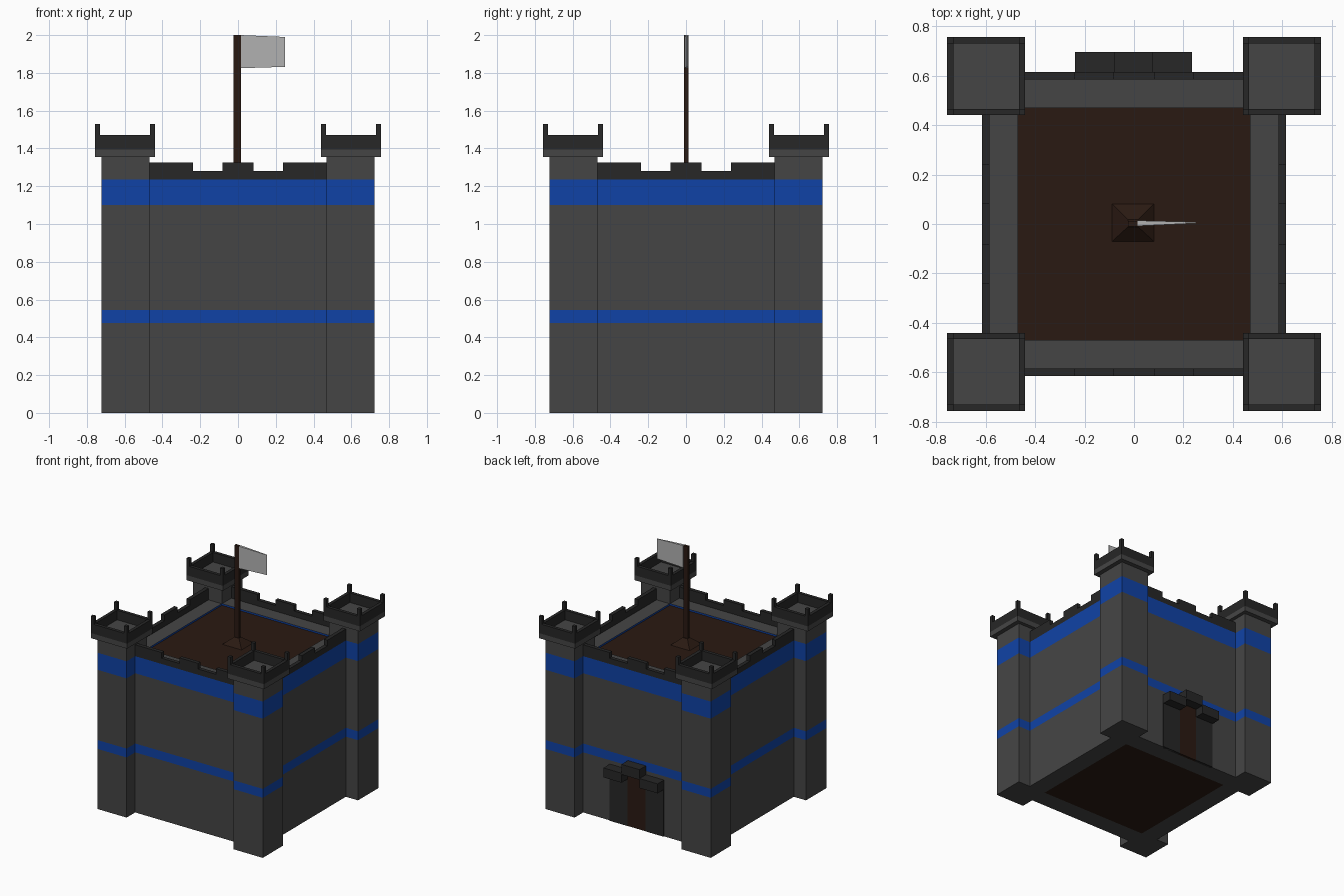
import bpy, bmesh
from mathutils import Matrix
from math import pi

if "Cube" in bpy.data.objects:
    bpy.data.objects.remove(bpy.data.objects["Cube"])

COLOURS = [("stone", (0.06, 0.06, 0.06)), ("dark_stone", (0.02, 0.02, 0.02)),
           ("blue", (0.005, 0.055, 0.38)), ("wood", (0.023, 0.01, 0.006)),
           ("cloth", (0.45, 0.45, 0.45))]
MATS = []
for n, c in COLOURS:
    m = bpy.data.materials.new(n)
    m.diffuse_color = (*c, 1)
    m.use_nodes = True
    m.node_tree.nodes["Principled BSDF"].inputs["Base Color"].default_value = m.diffuse_color
    MATS.append(m)
STONE, DARK, BLUE, WOOD, CLOTH = range(5)


def stack(bm, rects, mats):
    """Closed column through (x0, x1, y0, y1, z) rectangles, one material per storey."""
    loops = [[bm.verts.new((x, y, z)) for x, y in ((x0, y0), (x1, y0), (x1, y1), (x0, y1))]
             for x0, x1, y0, y1, z in rects]
    bm.faces.new(loops[0][::-1]).material_index = mats[0]
    for a, b, mat in zip(loops, loops[1:], mats):
        for i in range(4):
            j = (i + 1) % 4
            bm.faces.new((a[i], a[j], b[j], b[i])).material_index = mat
    top = bm.faces.new(loops[-1])
    top.material_index = STONE if mats[-1] == BLUE else mats[-1]


def box(bm, x0, x1, y0, y1, z0, z1, mat):
    stack(bm, [(x0, x1, y0, y1, z0), (x0, x1, y0, y1, z1)], [mat])


def finish(bm, name, turn=0):
    bm.transform(Matrix.Rotation(turn * pi / 2, 4, 'Z'))
    bmesh.ops.recalc_face_normals(bm, faces=bm.faces)
    me = bpy.data.meshes.new(name)
    bm.to_mesh(me)
    bm.free()
    for m in MATS:
        me.materials.append(m)
    ob = bpy.data.objects.new(name, me)
    bpy.context.collection.objects.link(ob)
    return ob


LEVELS = [0, 0.475, 0.545, 1.10, 1.235]
BANDS = [STONE, BLUE, STONE, BLUE]

for turn, side in enumerate(("front", "right", "back", "left")):
    # curtain wall with blue bands
    bm = bmesh.new()
    stack(bm, [(-0.47, 0.47, -0.615, -0.47, z) for z in LEVELS], BANDS)
    finish(bm, side + "_wall", turn)

    # parapet with three merlons
    bm = bmesh.new()
    box(bm, -0.47, 0.47, -0.615, -0.585, 1.235, 1.28, DARK)
    for a, b in ((-0.47, -0.238), (-0.082, 0.082), (0.238, 0.47)):
        box(bm, a, b, -0.615, -0.585, 1.28, 1.325, DARK)
    finish(bm, side + "_parapet", turn)

    # corner tower shaft
    bm = bmesh.new()
    stack(bm, [(0.468, 0.722, -0.722, -0.468, z) for z in LEVELS + [1.355]], BANDS + [STONE])
    finish(bm, side + "_tower", turn)

    # tower platform, rim and corner posts
    bm = bmesh.new()
    lo, hi, t = 0.44, 0.757, 0.026
    box(bm, lo, hi, -hi, -lo, 1.355, 1.395, STONE)
    for y in (-hi, -lo - t):
        box(bm, lo, hi, y, y + t, 1.395, 1.47, DARK)
    for x in (lo, hi - t):
        box(bm, x, x + t, -hi + t, -lo - t, 1.395, 1.47, DARK)
        for y in (-hi, -lo - t):
            box(bm, x, x + t, y, y + t, 1.47, 1.53, DARK)
    finish(bm, side + "_tower_top", turn)

# wooden core forming roof deck and base
bm = bmesh.new()
box(bm, -0.47, 0.47, -0.47, 0.47, 0, 1.222, WOOD)
finish(bm, "roof_deck")

# gate at the back: pillars, door and stepped lintels
bm = bmesh.new()
for a, b in ((-0.238, -0.08), (0.077, 0.235)):
    box(bm, a, b, 0.60, 0.622, 0, 0.37, DARK)
    box(bm, a, b, 0.60, 0.695, 0.37, 0.445, DARK)
box(bm, -0.08, 0.077, 0.60, 0.695, 0.435, 0.515, DARK)
finish(bm, "gate_frame")
bm = bmesh.new()
box(bm, -0.08, 0.077, 0.60, 0.62, 0, 0.435, WOOD)
finish(bm, "gate_door")

# flagpole with tapered foot
bm = bmesh.new()
stack(bm, [(-0.088, 0.08, -0.07, 0.08, 1.222), (-0.025, 0.017, -0.012, 0.018, 1.275)], [WOOD])
box(bm, -0.025, 0.015, -0.01, 0.012, 1.222, 2.0, WOOD)
finish(bm, "flagpole")

# flag tapering to its free end
bm = bmesh.new()
box(bm, 0.015, 0.25, -0.008, 0.014, 1.825, 2.0, CLOTH)
for v in bm.verts:
    if v.co.x > 0.1:
        v.co.y = 0.003 if v.co.y < 0 else 0.008
        v.co.z = 1.832 if v.co.z < 1.9 else 1.99
finish(bm, "flag")
